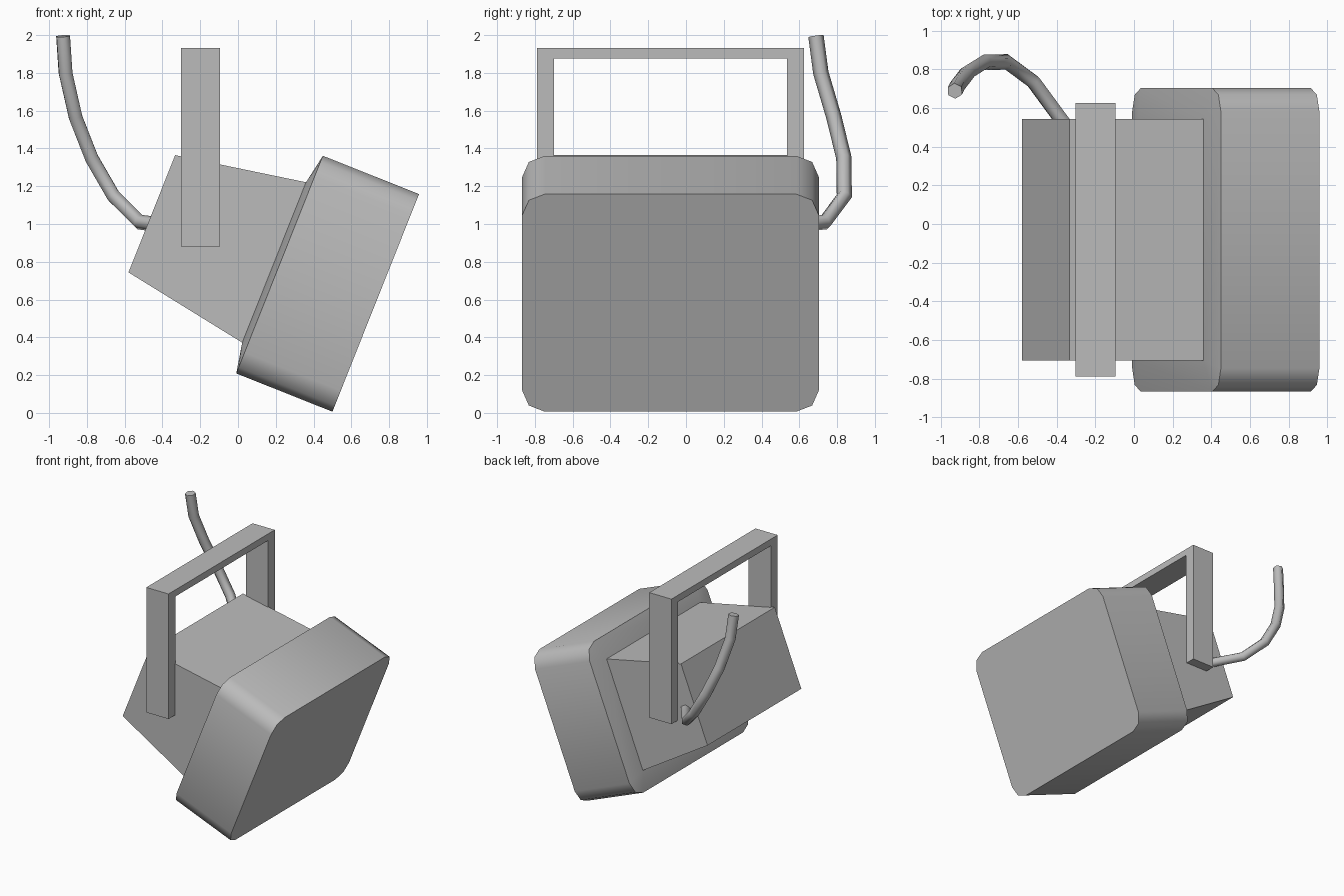
import bpy, bmesh, math
from mathutils import Matrix, Vector

if "Cube" in bpy.data.objects:
    bpy.data.objects.remove(bpy.data.objects["Cube"])

grey = bpy.data.materials.new("plain grey")
grey.use_nodes = True
colour = (0.5, 0.5, 0.5, 1)
grey.diffuse_color = colour
grey.node_tree.nodes["Principled BSDF"].inputs["Base Color"].default_value = colour

MID_Y = -0.082
# Lamp frame: local x points out of the lens, local z up along the rear of the head
TILT = Matrix.Translation((0.22, MID_Y, 0.785)) @ Matrix.Rotation(math.radians(21.7), 4, 'Y')


def finish(name, bm, matrix, angle):
    bmesh.ops.remove_doubles(bm, verts=bm.verts, dist=0.0001)
    bmesh.ops.recalc_face_normals(bm, faces=bm.faces)
    bm.transform(matrix)
    mesh = bpy.data.meshes.new(name)
    bm.to_mesh(mesh)
    bm.free()
    mesh.materials.append(grey)
    obj = bpy.data.objects.new(name, mesh)
    bpy.context.collection.objects.link(obj)
    bpy.ops.object.select_all(action='DESELECT')
    obj.select_set(True)
    bpy.context.view_layer.objects.active = obj
    bpy.ops.object.shade_smooth_by_angle(angle=math.radians(angle))
    return obj


def rounded_loop(x, half_y, half_z, radius):
    """Rectangle across the lens axis, with two-segment round corners."""
    points = []
    for k, (sy, sz) in enumerate(((1, 1), (-1, 1), (-1, -1), (1, -1))):
        for step in range(3):
            a = math.radians(90 * k + 45 * step)
            points.append((x, sy * (half_y - radius) + radius * math.cos(a),
                           sz * (half_z - radius) + radius * math.sin(a)))
    return points


def loft(name, loops, matrix, angle=30):
    bm = bmesh.new()
    rings = [[bm.verts.new(p) for p in loop] for loop in loops]
    n = len(rings[0])
    for a, b in zip(rings, rings[1:]):
        for i in range(n):
            j = (i + 1) % n
            bm.faces.new((a[i], a[j], b[j], b[i]))
    bm.faces.new(rings[0])
    bm.faces.new(rings[-1])
    return finish(name, bm, matrix, angle)


# Lamp head with a shallow sloping back
loft("lamp_head", [rounded_loop(0.548, 0.785, 0.62, 0.12),
                   rounded_loop(0, 0.785, 0.62, 0.12),
                   rounded_loop(-0.031, 0.624, 0.457, 0)], TILT, 50)

# Tapered rear housing
loft("rear_housing", [rounded_loop(-0.03, 0.624, 0.457, 0),
                      rounded_loop(-0.728, 0.624, 0.334, 0)], TILT)

# Upright carrying bracket
OUT, INN = 0.707, 0.617
LOW, UNDER, TOP = 0.88, 1.877, 1.933
arch = [(-OUT, LOW), (-OUT, TOP), (OUT, TOP), (OUT, LOW),
        (INN, LOW), (INN, UNDER), (-INN, UNDER), (-INN, LOW)]
loft("bracket", [[(x, y, z) for y, z in arch] for x in (-0.302, -0.095)],
     Matrix.Translation((0, MID_Y, 0)))

# Power cable
path = [(-0.926, 0.688, 1.995), (-0.913, 0.714, 1.8), (-0.86, 0.783, 1.566),
        (-0.775, 0.836, 1.349), (-0.659, 0.838, 1.148), (-0.52, 0.735, 1.01),
        (-0.34, 0.49, 0.985)]
curve = bpy.data.curves.new("power_cable", 'CURVE')
curve.dimensions = '3D'
curve.bevel_depth = 0.041
curve.bevel_resolution = 1
curve.use_fill_caps = True
spline = curve.splines.new('POLY')
spline.points.add(len(path) - 1)
for point, co in zip(spline.points, path):
    point.co = (*co, 1)
curve.materials.append(grey)
cable = bpy.data.objects.new("power_cable", curve)
bpy.context.collection.objects.link(cable)
bpy.ops.object.select_all(action='DESELECT')
cable.select_set(True)
bpy.context.view_layer.objects.active = cable
bpy.ops.object.convert(target='MESH')
bpy.ops.object.shade_smooth_by_angle(angle=math.radians(65))
